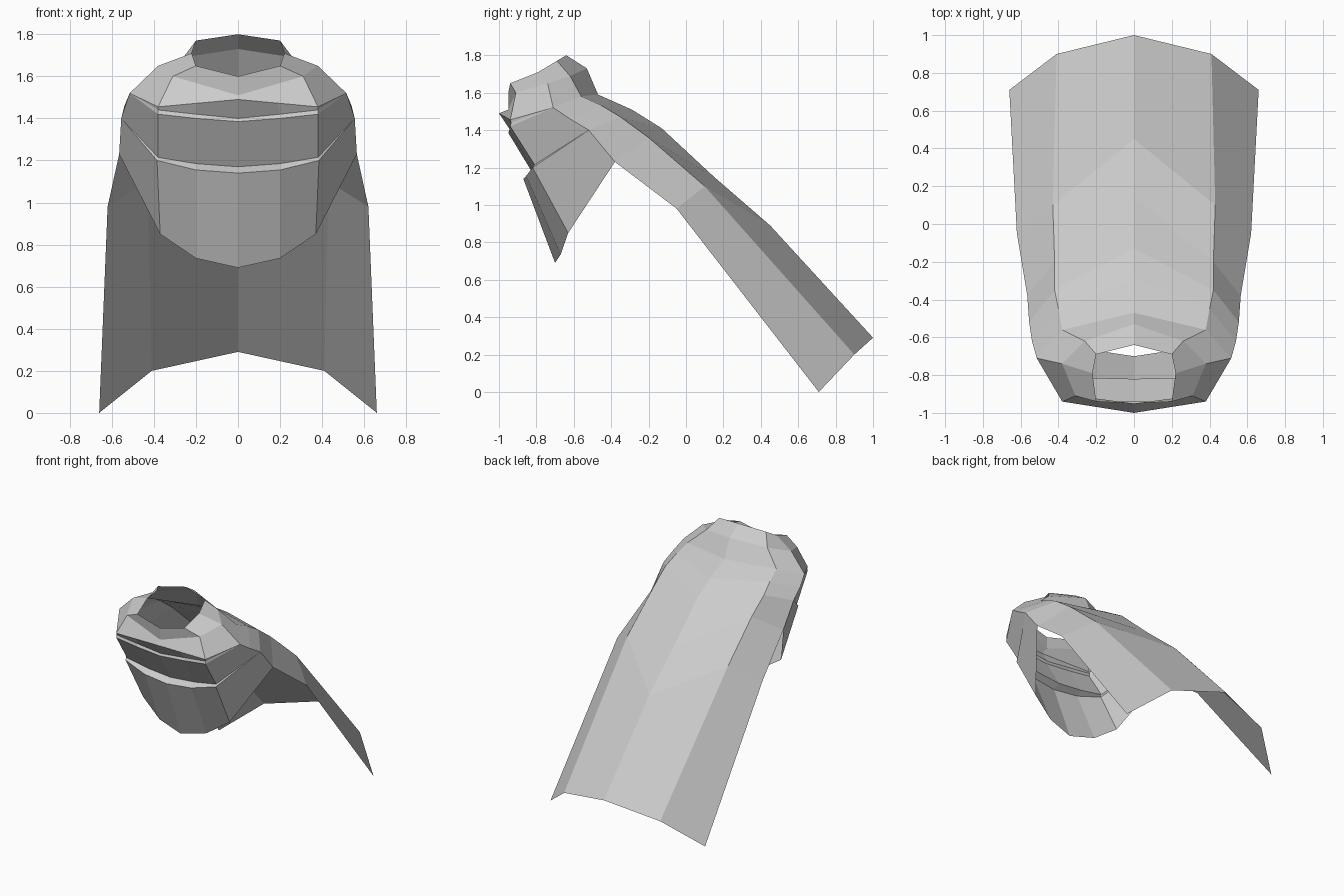
import bpy, bmesh

if "Cube" in bpy.data.objects:
    bpy.data.objects.remove(bpy.data.objects["Cube"])


def loft(name, rows):
    """Skin a grid of half-profile points, then mirror it across x = 0."""
    bm = bmesh.new()
    cache = {}

    def vert(p):
        if p not in cache:
            cache[p] = bm.verts.new(p)
        return cache[p]

    for a, b in zip(rows, rows[1:]):
        for i in range(len(a) - 1):
            loop = list(dict.fromkeys((a[i], a[i + 1], b[i + 1], b[i])))
            if len(loop) > 2:
                bm.faces.new([vert(p) for p in loop])
    geom = bm.verts[:] + bm.edges[:] + bm.faces[:]
    bmesh.ops.mirror(bm, geom=geom, axis='X', merge_dist=0.001)
    bmesh.ops.remove_doubles(bm, verts=bm.verts[:], dist=0.001)
    bmesh.ops.recalc_face_normals(bm, faces=bm.faces[:])
    me = bpy.data.meshes.new(name)
    bm.to_mesh(me)
    bm.free()
    ob = bpy.data.objects.new(name, me)
    bpy.context.collection.objects.link(ob)
    return ob


# Points shared between the parts
shoulder = (.515, -.71, 1.52)
side_a = (.555, -.52, 1.40)
side_b = (.565, -.38, 1.23)
lip_mid, lip_end = (0, -1.0, 1.49), (.38, -.94, 1.455)
nape, nape_side = (0, -.47, 1.59), (.38, -.56, 1.58)

# Collar: neck rim, neck base, outer yoke (front to back)
loft("collar", [
    [(0, -.95, 1.60), (.2, -.94, 1.65), (.22, -.79, 1.71), (.2, -.69, 1.77), (0, -.64, 1.80)],
    [(0, -.95, 1.51), (.31, -.91, 1.60), (.38, -.74, 1.65), (.26, -.62, 1.69), (0, -.53, 1.73)],
    [lip_mid, lip_end, shoulder, nape_side, nape],
])

# Back cape: hem up to the nape (centre, fold, edge)
loft("back_cape", [
    [(0, 1.0, .29), (.41, .90, .20), (.66, .71, .0)],
    [(0, .45, .89), (.43, .10, 1.10), (.62, -.05, .98)],
    [(0, .15, 1.15), (.42, -.20, 1.36), side_b],
    [(0, -.13, 1.41), (.42, -.35, 1.47), side_a],
    [(0, -.29, 1.51), (.40, -.45, 1.53), (.54, -.62, 1.46)],
    [nape, nape_side, shoulder],
])

# Front bib: overlapping folds, wrapping round to the cape edge
loft("front_bib", [
    [lip_mid, (.19, -.97, 1.4725), lip_end, shoulder],
    [(0, -.94, 1.40), (.2, -.937, 1.42), (.38, -.935, 1.44), shoulder],
    [(0, -.95, 1.385), (.2, -.945, 1.40), (.38, -.94, 1.42), shoulder],
    [(0, -.82, 1.17), (.2, -.815, 1.185), (.38, -.81, 1.215), side_a],
    [(0, -.87, 1.14), (.2, -.855, 1.155), (.385, -.82, 1.20), side_a],
    [(0, -.70, .69), (.2, -.67, .735), (.37, -.63, .85), side_b],
])
